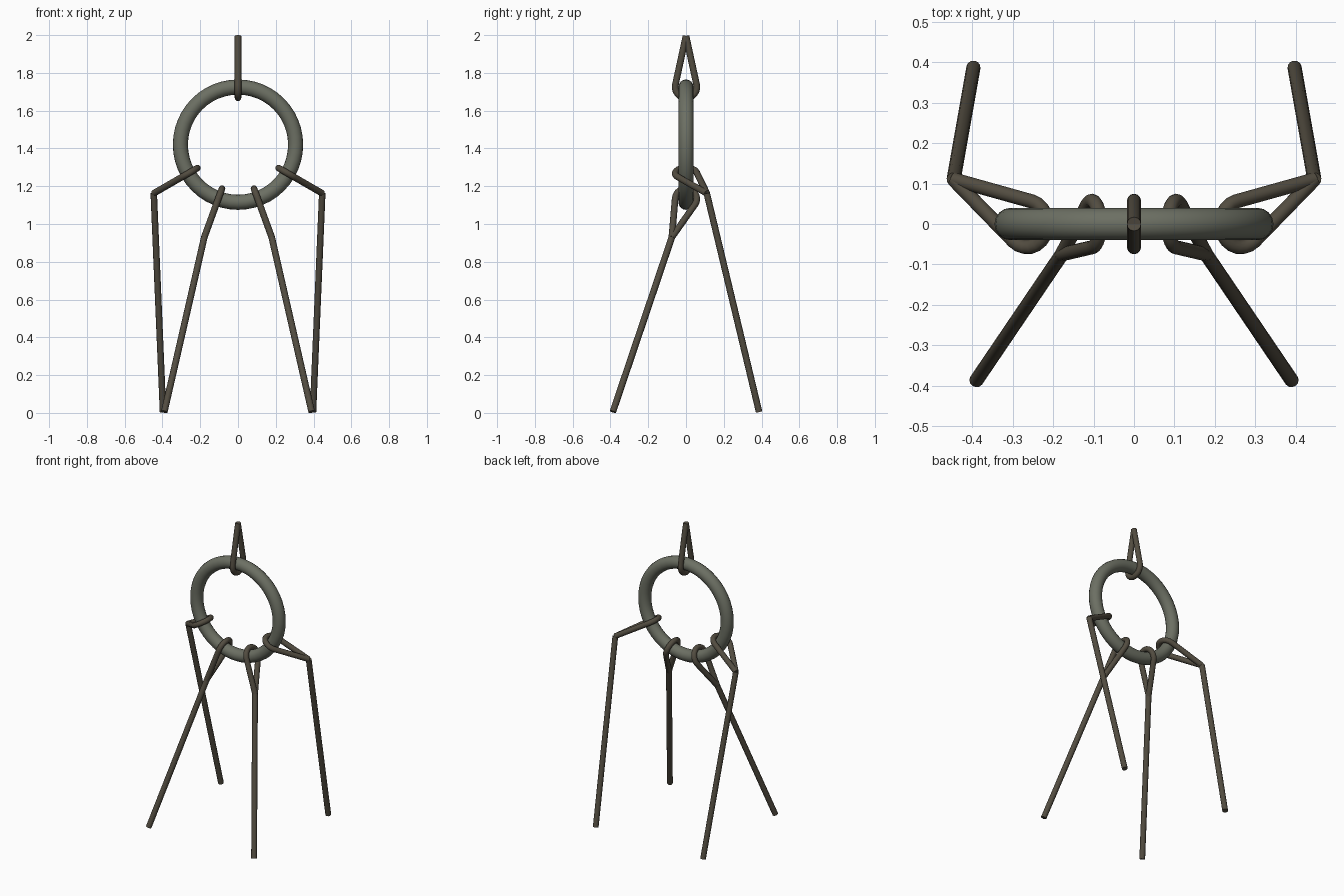
import bpy
from math import sin, cos, pi, radians, atan2, acos, hypot
from mathutils import Vector

if "Cube" in bpy.data.objects:
    bpy.data.objects.remove(bpy.data.objects["Cube"])

RING_Z, RING_R, RING_T = 1.42, 0.305, 0.04   # ring centre height, major and minor radius
ROD, WRAP = 0.0175, 0.0575                   # rod radius, radius of the wrap round the ring


def material(name, color):
    m = bpy.data.materials.new(name)
    m.diffuse_color = (*color, 1)
    m.use_nodes = True
    m.node_tree.nodes["Principled BSDF"].inputs["Base Color"].default_value = m.diffuse_color
    return m


ring_mat = material("grey_green_metal", (0.15, 0.16, 0.125))
rod_mat = material("brown_metal", (0.085, 0.073, 0.052))


def finish(obj, mat):
    obj.data.materials.append(mat)
    bpy.ops.object.select_all(action='DESELECT')
    obj.select_set(True)
    bpy.context.view_layer.objects.active = obj
    bpy.ops.object.shade_smooth_by_angle(angle=radians(40))


def rods(name, paths):
    """Round rods following the given point paths, as one mesh."""
    cu = bpy.data.curves.new(name, 'CURVE')
    cu.dimensions = '3D'
    cu.bevel_depth = ROD
    cu.bevel_resolution = 4
    cu.use_fill_caps = True
    for path in paths:
        sp = cu.splines.new('POLY')
        sp.points.add(len(path) - 1)
        for p, co in zip(sp.points, path):
            p.co = (*co, 1)
    obj = bpy.data.objects.new(name, cu)
    bpy.context.collection.objects.link(obj)
    bpy.ops.object.select_all(action='DESELECT')
    obj.select_set(True)
    bpy.context.view_layer.objects.active = obj
    bpy.ops.object.convert(target='MESH')
    finish(bpy.context.object, rod_mat)


def loop_path(angle, u, v, steps=12):
    """Loop hooked round the ring at an angle from straight down.
    u, v: where its two ends meet, outward along the radius and along y."""
    out = Vector((sin(angle), 0, -cos(angle)))
    base = Vector((0, 0, RING_Z)) + out * RING_R
    phi, beta = atan2(v, u), acos(WRAP / hypot(u, v))
    pts = [(u, v)]
    for i in range(steps + 1):
        a = phi + beta + (2 * pi - 2 * beta) * i / steps
        pts.append((WRAP * cos(a), WRAP * sin(a)))
    pts.append((u, v))
    return [base + out * p + Vector((0, q, 0)) for p, q in pts]


# Upright ring
bpy.ops.mesh.primitive_torus_add(
    major_segments=48, minor_segments=16, major_radius=RING_R, minor_radius=RING_T,
    location=(0, 0, RING_Z), rotation=(pi / 2, 0, 0))
ring = bpy.context.object
ring.name = "ring"
finish(ring, ring_mat)

# Hanging loop at the top
rods("top_loop", [loop_path(pi, 0.271, 0)])

# Four legs, each hooked on the ring by a loop
for side, s in (("left", -1), ("right", 1)):
    for end, ang, u, v, foot in (("front", 20, 0.217, -0.075, (0.39, -0.387, 0.006)),
                                 ("back", 60, 0.21, 0.11, (0.397, 0.387, 0.005))):
        loop = loop_path(s * radians(ang), u, v)
        leg = [loop[0], Vector((s * foot[0], foot[1], foot[2]))]
        rods(f"{end}_{side}_leg", [loop, leg])
